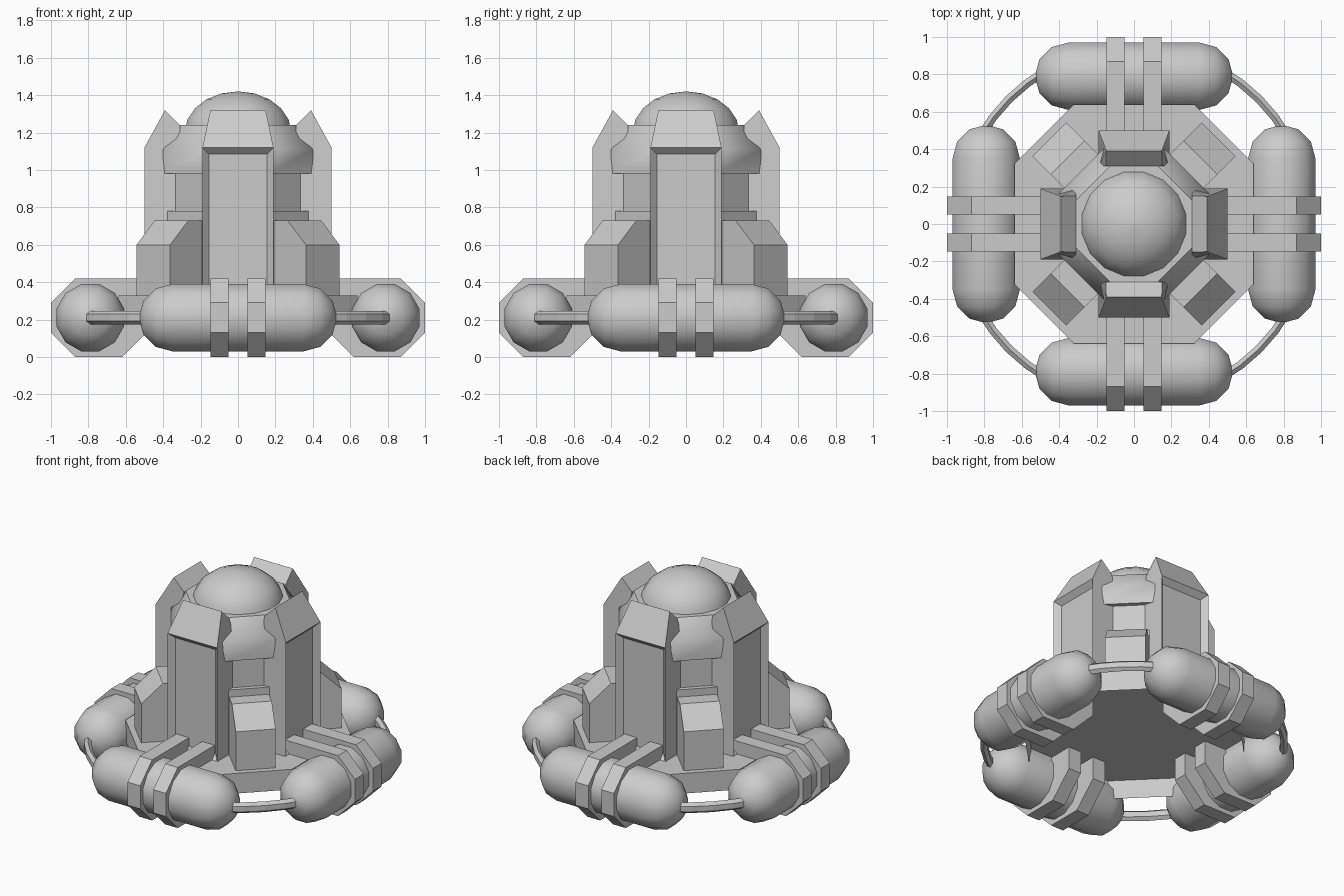
import bpy, bmesh
from math import pi, sin, cos, radians
from mathutils import Matrix

if "Cube" in bpy.data.objects:
    bpy.data.objects.remove(bpy.data.objects["Cube"])


def finish(bm, name, matrix=Matrix(), smooth=None):
    bmesh.ops.remove_doubles(bm, verts=bm.verts, dist=1e-5)
    bmesh.ops.recalc_face_normals(bm, faces=bm.faces)
    bm.transform(matrix)
    mesh = bpy.data.meshes.new(name)
    bm.to_mesh(mesh)
    bm.free()
    ob = bpy.data.objects.new(name, mesh)
    bpy.context.collection.objects.link(ob)
    if smooth:
        bpy.ops.object.select_all(action='DESELECT')
        ob.select_set(True)
        bpy.context.view_layer.objects.active = ob
        bpy.ops.object.shade_smooth_by_angle(angle=radians(smooth))
    return ob


def loft(rings):
    """Skin a list of equal-length closed rings and cap both ends."""
    bm = bmesh.new()
    vs = [[bm.verts.new(p) for p in ring] for ring in rings]
    n = len(vs[0])
    for a, b in zip(vs, vs[1:]):
        for i in range(n):
            j = (i + 1) % n
            bm.faces.new((a[i], a[j], b[j], b[i]))
    bm.faces.new(vs[0])
    bm.faces.new(vs[-1])
    return bm


def lathe(profile, sides):
    """Turn (flat-to-centre distance, height) points round z, flats on the axes."""
    k = 1 / cos(pi / sides)
    ang = [2 * pi * (i + 0.5) / sides for i in range(sides)]
    return loft([[(max(r, 1e-3) * k * cos(a), max(r, 1e-3) * k * sin(a), z) for a in ang]
                 for r, z in profile])


def slab(profile, y0, y1):
    """Extrude an (x, z) outline along y."""
    return loft([[(x, y, z) for x, z in profile] for y in (y0, y1)])


# octagonal base, hollow underneath
outline = [(.64, -.32), (.64, .32), (.32, .64), (-.32, .64),
           (-.64, .32), (-.64, -.32), (-.32, -.64), (.32, -.64)]
bm = loft([[(x, y, z) for x, y in outline] for z in (.19, .33)])
bmesh.ops.recalc_face_normals(bm, faces=bm.faces)
under = [f for f in bm.faces if f.calc_center_median().z < .2]
bmesh.ops.inset_region(bm, faces=under, thickness=.012)
bmesh.ops.translate(bm, verts=under[0].verts, vec=(0, 0, .125))
finish(bm, "base")

# central body with a recessed band
finish(lathe([(.4, .325), (.4, .78), (.37, .78), (.37, .98), (.4, .98),
              (.4, 1.11), (.31, 1.24)], 8), "body", smooth=40)

# dome on top
finish(lathe([(.285 * cos(i * pi / 10), 1.2 + .22 * sin(i * pi / 10)) for i in range(6)], 16),
       "dome", smooth=40)

# capsule profile: hemispherical ends
caps = [(.18 * sin(a), .35 + .18 * cos(a)) for a in (i * pi / 6 for i in range(4))]
capsule = caps + [(r, -z) for r, z in reversed(caps)]

for q in range(4):
    turn = Matrix.Rotation(q * pi / 2, 4, 'Z')
    diag = Matrix.Rotation(q * pi / 2 + pi / 4, 4, 'Z')

    # float tank
    place = turn @ Matrix.Translation((.79, 0, .21)) @ Matrix.Rotation(pi / 2, 4, 'X')
    finish(lathe(capsule, 12), f"tank_{q}", place, smooth=35)

    # pair of brackets clasping the tank
    for s in (-1, 1):
        finish(slab([(.46, .42), (.87, .42), (1, .29), (1, .13), (.87, 0), (.62, 0),
                     (.46, .16)], s * .05, s * .147), f"bracket_{q}_{s}", turn)

    # upright fin with tapered crown and inset panel
    half = [(.31, .325, .19), (.5, .325, .19), (.5, 1.12, .19), (.39, 1.32, .148),
            (.31, 1.24, .15), (.31, 1.12, .19)]
    bm = loft([[(x, s * w, z) for x, z, w in half] for s in (-1, 1)])
    bmesh.ops.recalc_face_normals(bm, faces=bm.faces)
    front = [f for f in bm.faces if f.calc_center_median().x > .49]
    bmesh.ops.inset_region(bm, faces=front, thickness=.05)
    bmesh.ops.translate(bm, verts=front[0].verts, vec=(-.035, 0, 0))
    finish(bm, f"fin_{q}", turn)

    # diagonal block with sloped top
    finish(slab([(.38, .325), (.64, .325), (.64, .6), (.502, .73), (.38, .73)],
                -.127, .127), f"block_{q}", diag)

    # curved pipe linking neighbouring tanks, six-sided section
    rings = []
    for i in range(5):
        a = radians(-16 + 8 * i)
        sect = [(.945 + .026 * cos(t * pi / 3 + pi / 6), .21 + .037 * sin(t * pi / 3 + pi / 6))
                for t in range(6)]
        rings.append([(r * cos(a), r * sin(a), z) for r, z in sect])
    finish(loft(rings), f"pipe_{q}", diag)
